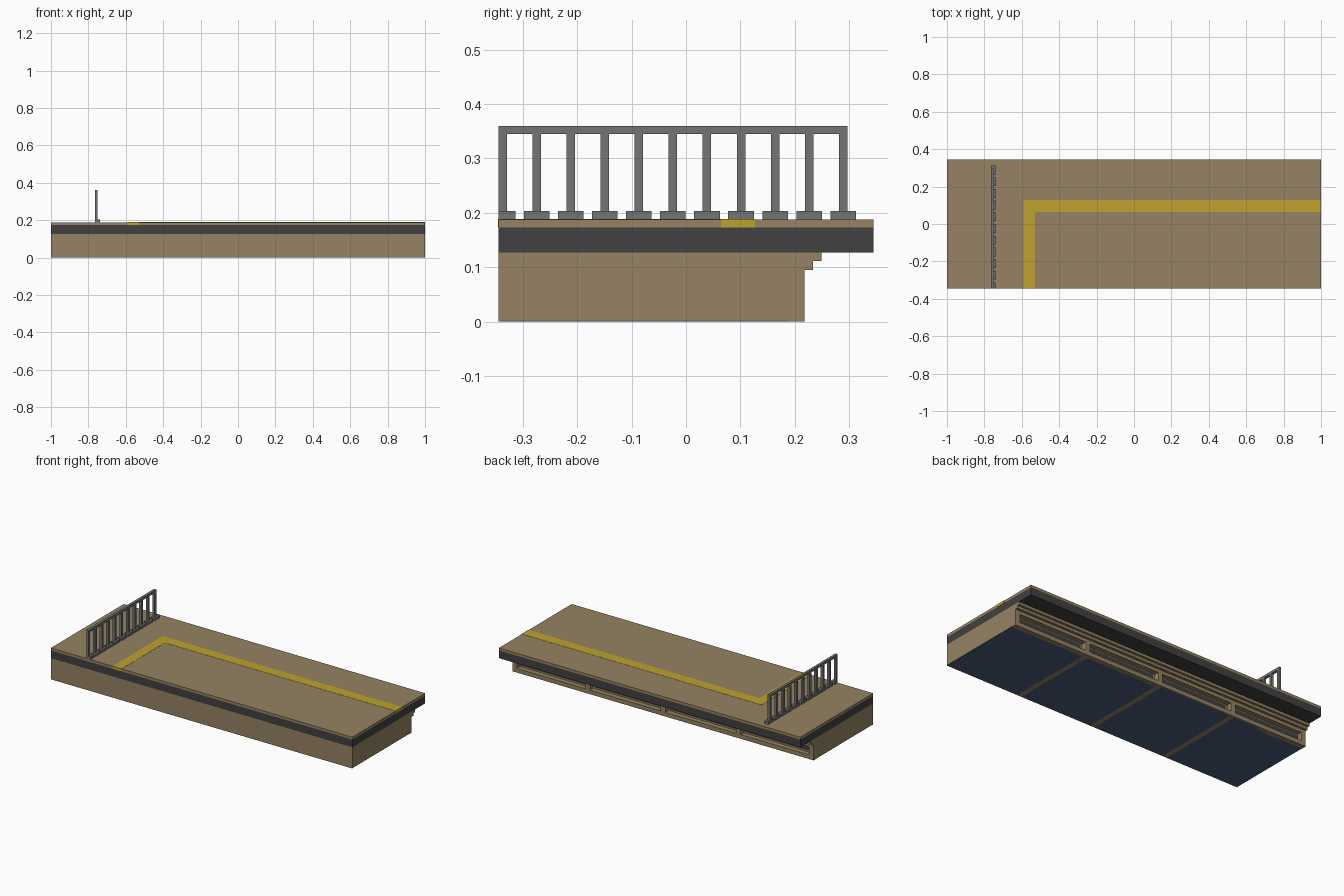
import bpy
import bmesh

cube = bpy.data.objects.get("Cube")
if cube:
    bpy.data.objects.remove(cube, do_unlink=True)


def material(name, rgb):
    m = bpy.data.materials.new(name)
    m.use_nodes = True
    m.diffuse_color = (*rgb, 1)
    bsdf = next(n for n in m.node_tree.nodes if n.type == 'BSDF_PRINCIPLED')
    bsdf.inputs["Base Color"].default_value = (*rgb, 1)
    return m


TAN = material("tan stone", (0.30, 0.225, 0.125))
DARK = material("dark concrete", (0.052, 0.052, 0.052))
GREY = material("grey metal", (0.18, 0.178, 0.178))
YELLOW = material("yellow paint", (0.52, 0.36, 0.028))
NAVY = material("navy panel", (0.07, 0.11, 0.21))


def boxes(name, mat, *extents):
    """One object from boxes given as (x0, x1, y0, y1, z0, z1)."""
    bm = bmesh.new()
    for x0, x1, y0, y1, z0, z1 in extents:
        verts = bmesh.ops.create_cube(bm, size=1)["verts"]
        for v in verts:
            v.co = ((x0 + x1) / 2 + v.co.x * (x1 - x0),
                    (y0 + y1) / 2 + v.co.y * (y1 - y0),
                    (z0 + z1) / 2 + v.co.z * (z1 - z0))
    mesh = bpy.data.meshes.new(name)
    bm.to_mesh(mesh)
    bm.free()
    mesh.materials.append(mat)
    ob = bpy.data.objects.new(name, mesh)
    bpy.context.collection.objects.link(ob)
    return ob


FRONT, BACK, WALL = -0.345, 0.345, 0.218
SLAB, DECK, TOP = 0.127, 0.173, 0.188

# Platform slab and paving
boxes("platform_slab", DARK, (-1, 1, FRONT, BACK, SLAB, DECK))
boxes("paving", TAN, (-1, 1, FRONT, BACK, DECK, TOP))

# Base wall, with a shallow recess along the back
RECESS = WALL - 0.03
boxes("base_wall", TAN, (-1, 1, FRONT, RECESS, 0.002, SLAB))
boxes("back_sill", TAN, (-1, 1, RECESS, WALL, 0, 0.025))
boxes("back_lintel", TAN, (-1, 1, RECESS, WALL, 0.075, SLAB))
boxes("back_pillars", TAN, *[(max(x - 0.015, -1), min(x + 0.015, 1), RECESS, WALL, 0.025, 0.075)
                             for x in (-0.985, -0.5, 0, 0.5, 0.985)])

# Stepped moulding under the overhang
boxes("moulding", TAN,
      (-1, 1, WALL, 0.234, 0.095, SLAB),
      (-1, 1, 0.234, 0.249, 0.111, SLAB))

# Repeated panels in each bay: dark vents at the back, navy sheets underneath
bays = [(-1 + 0.5 * i + 0.015, -0.5 + 0.5 * i - 0.015) for i in range(4)]
boxes("back_vents", DARK, *[(a + 0.015, b - 0.015, RECESS, RECESS + 0.004, 0.035, 0.067)
                            for a, b in bays])
ends = [(-0.998 if i == 0 else a, 0.998 if i == 3 else b) for i, (a, b) in enumerate(bays)]
boxes("underside_panels", NAVY, *[(a, b, FRONT + 0.004, RECESS + 0.02, 0, 0.002)
                                  for a, b in ends])
boxes("underside_ribs", TAN, *[(x - 0.015, x + 0.015, FRONT, RECESS, 0, 0.002)
                               for x in (-0.5, 0, 0.5)])
boxes("underside_rim", TAN, (-1, 1, FRONT, FRONT + 0.004, 0, 0.002))

# Yellow safety line, slightly proud of the paving
boxes("safety_line", YELLOW,
      (-0.59, 1.001, 0.064, 0.127, DECK, TOP + 0.001),
      (-0.59, -0.53, FRONT - 0.001, 0.064, DECK, TOP + 0.001))

# Railing: feet, posts and handrail
posts = [-0.337 + 0.0626 * i for i in range(11)]
boxes("railing_feet", GREY, *[(-0.765, -0.738, max(y - 0.0235, FRONT), y + 0.0235, TOP, 0.203)
                              for y in posts])
boxes("railing_posts", GREY, *[(-0.765, -0.75, y - 0.0078, y + 0.0078, 0.203, 0.345)
                               for y in posts])
boxes("handrail", GREY, (-0.765, -0.75, FRONT, posts[-1] + 0.0078, 0.345, 0.36))
